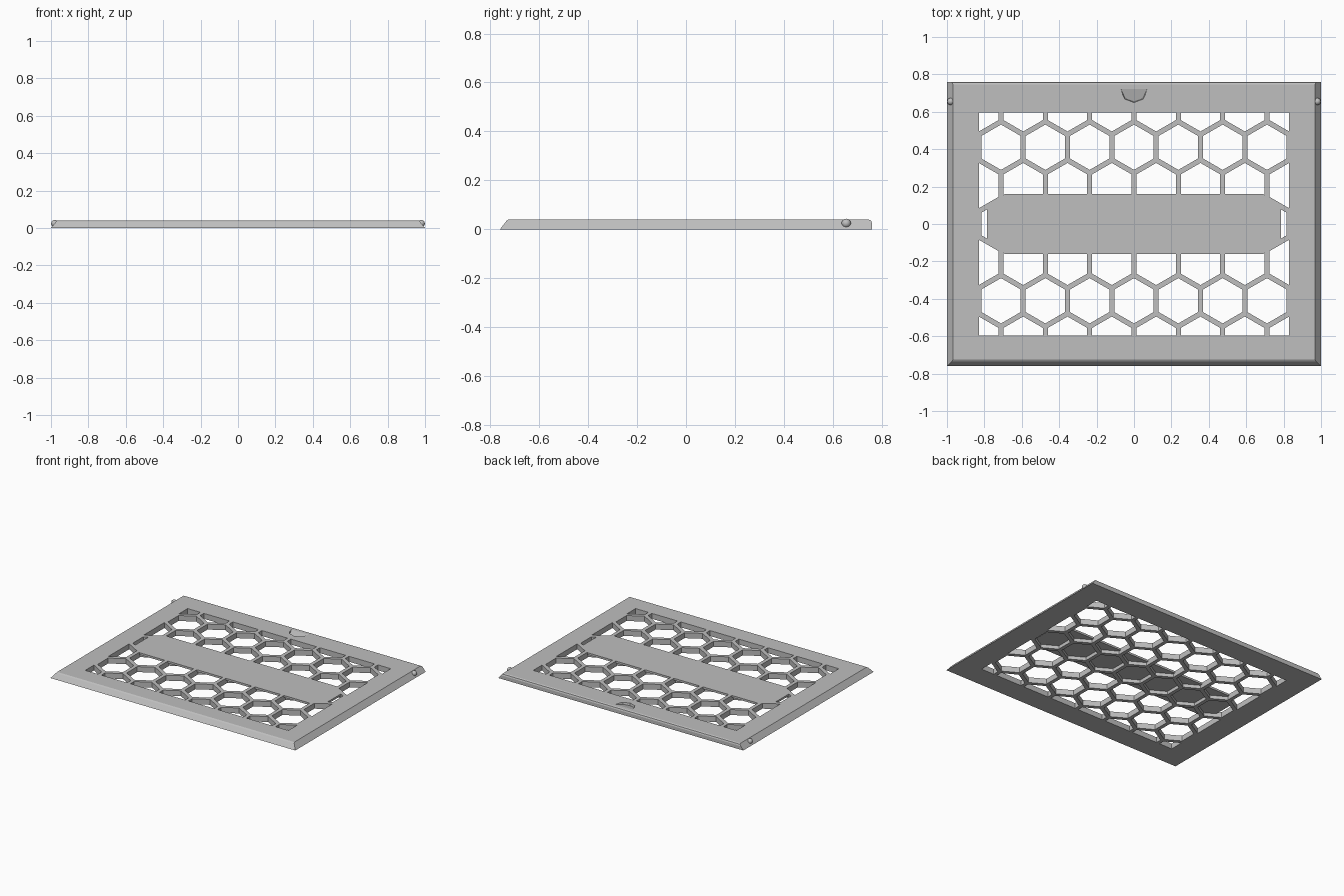
import bpy, bmesh, math

cube = bpy.data.objects.get("Cube")
if cube:
    bpy.data.objects.remove(cube, do_unlink=True)

# One plain grey finish
grey = bpy.data.materials.new("plain_grey")
grey.use_nodes = True
COLOUR = (0.52, 0.52, 0.52, 1)
grey.diffuse_color = COLOUR
grey.node_tree.nodes["Principled BSDF"].inputs["Base Color"].default_value = COLOUR

H = 0.04                      # lid thickness
PITCH = 0.237                 # honeycomb spacing
ROW = PITCH * math.sqrt(3) / 2
HOLE_R = 0.121                # hole corner radius
WIN_X, WIN_Y = PITCH * 3.5, 0.597


def finish(name, bm):
    bmesh.ops.recalc_face_normals(bm, faces=bm.faces)
    mesh = bpy.data.meshes.new(name)
    bm.to_mesh(mesh)
    bm.free()
    ob = bpy.data.objects.new(name, mesh)
    bpy.context.collection.objects.link(ob)
    mesh.materials.append(grey)
    return ob


def loft(bm, lower, upper):
    """Closed solid between two matching rings of points."""
    a = [bm.verts.new(p) for p in lower]
    b = [bm.verts.new(p) for p in upper]
    bm.faces.new(a)
    bm.faces.new(b)
    for i in range(len(a)):
        j = (i + 1) % len(a)
        bm.faces.new((a[i], a[j], b[j], b[i]))


def cut(target, cutter):
    mod = target.modifiers.new("cut", "BOOLEAN")
    mod.operation = "DIFFERENCE"
    mod.solver = "EXACT"
    mod.object = cutter
    cutter.hide_render = True
    cutter.hide_set(True)


# Lid: side profile, narrowing upwards into dovetailed edges
profile = [(-0.76, 0), (-0.734, 0.034), (-0.725, H), (0.745, H),
           (0.756, 0.036), (0.76, 0.026), (0.76, 0)]
bm = bmesh.new()
loft(bm, *[[(s * (1 - 0.8 * z), y, z) for y, z in profile] for s in (-1, 1)])
lid = finish("honeycomb_lid", bm)

# Honeycomb holes, trimmed to the window
bm = bmesh.new()
for row in range(-3, 4):
    shift = 0.5 * (row % 2)
    for col in range(-4, 5):
        cx, cy = (col + shift) * PITCH, row * ROW
        if abs(cx) > WIN_X + 0.01:
            continue
        ring = []
        for k in range(6):
            a = math.radians(30 + 60 * k)
            x = max(-WIN_X, min(WIN_X, cx + HOLE_R * math.cos(a)))
            y = max(-WIN_Y, min(WIN_Y, cy + HOLE_R * math.sin(a)))
            if all(math.dist((x, y), p) > 0.001 for p in ring):
                ring.append((x, y))
        loft(bm, [(x, y, -0.05) for x, y in ring], [(x, y, 0.1) for x, y in ring])
cut(lid, finish("hole_cutter", bm))

# Thumb notch: ramp that deepens towards the window
outline = [(-0.078, 0.715), (-0.052, 0.662), (0, 0.645), (0.052, 0.662), (0.078, 0.715)]
bm = bmesh.new()
loft(bm, [(x * 0.9, y + 0.008, H - 0.25 * (0.715 - y)) for x, y in outline],
     [(x, y, H + 0.02) for x, y in outline])
bmesh.ops.triangulate(bm, faces=bm.faces)
cut(lid, finish("notch_cutter", bm))

# Thin label plate over the middle of the honeycomb
corners = [(0.785, -0.09), (0.785, 0.09), (0.755, 0.115), (0.69, 0.16)]
right = [(0.69, -0.16), (0.755, -0.115)] + corners
ring = right + [(-x, -y) for x, y in right]
bm = bmesh.new()
loft(bm, [(x, y, H - 0.015) for x, y in ring], [(x, y, H) for x, y in ring])
finish("label_plate", bm)

# Snap bumps on both side edges
for s, side in ((1, "left"), (-1, "right")):
    bpy.ops.mesh.primitive_uv_sphere_add(segments=20, ring_count=12, radius=0.019,
                                         location=(s * 0.98, 0.655, 0.024))
    bump = bpy.context.object
    bump.name = side + "_snap_bump"
    bump.data.materials.append(grey)
    bpy.ops.object.shade_smooth_by_angle()
